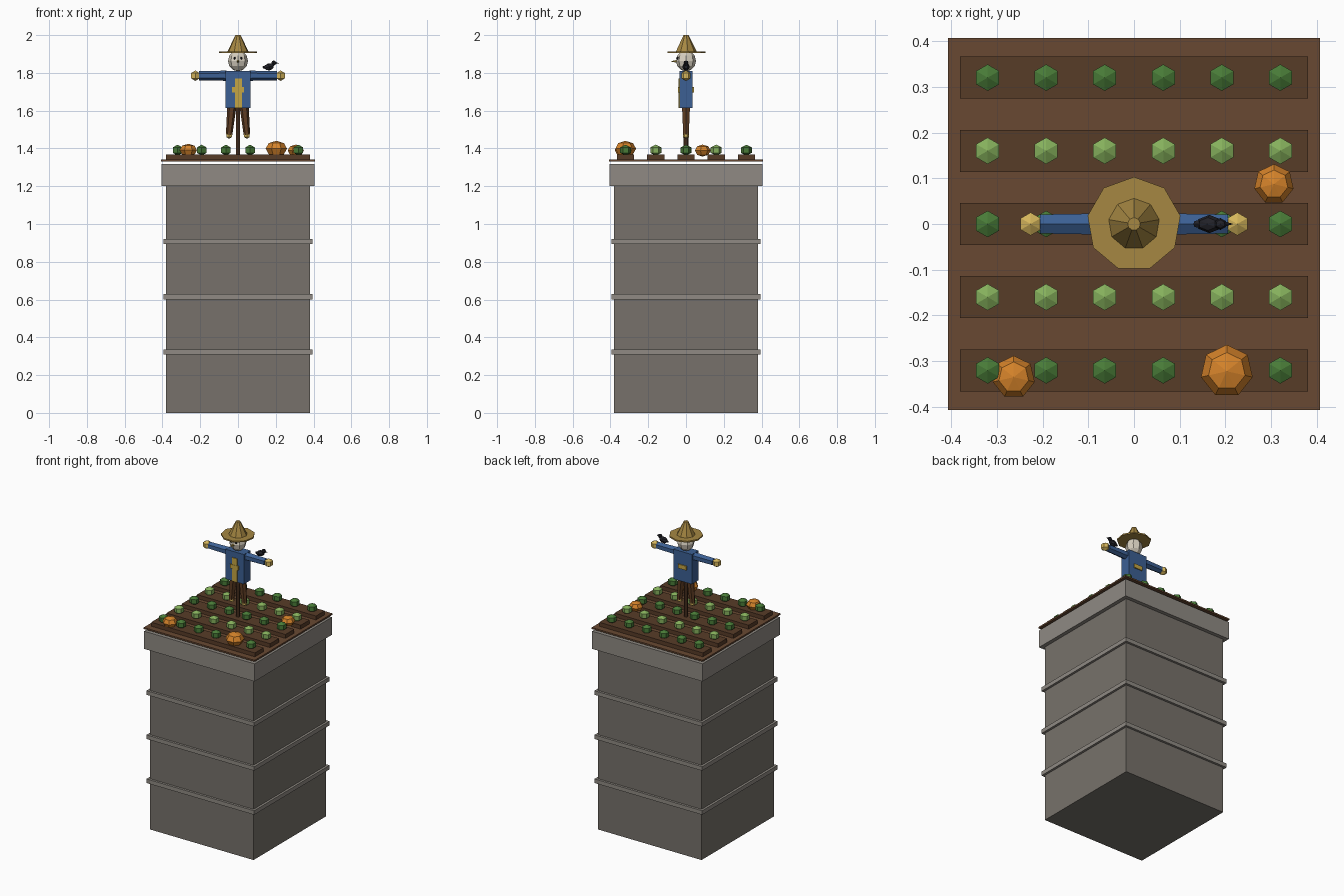
import bpy
from math import radians
from mathutils import Vector

if "Cube" in bpy.data.objects:
    bpy.data.objects.remove(bpy.data.objects["Cube"])


def mat(name, r, g, b):
    m = bpy.data.materials.new(name)
    m.diffuse_color = [(c / 255) ** 2.2 for c in (r, g, b)] + [1]
    m.use_nodes = True
    m.node_tree.nodes["Principled BSDF"].inputs["Base Color"].default_value = m.diffuse_color
    return m


WALL = mat("wall", 118, 113, 106)
TRIM = mat("trim", 142, 137, 130)
SOIL = mat("soil", 104, 74, 53)
ROW = mat("row_soil", 88, 62, 44)
DARK_GREEN = mat("dark_green", 74, 122, 58)
LIGHT_GREEN = mat("light_green", 132, 174, 92)
ORANGE = mat("orange", 212, 130, 46)
WOOD = mat("wood", 84, 58, 40)
BROWN = mat("trousers", 96, 64, 40)
BLUE = mat("shirt", 62, 96, 146)
STRAW = mat("straw", 212, 180, 92)
PATCH = mat("patch", 196, 164, 70)
HAT = mat("hat", 164, 134, 68)
SACK = mat("sacking", 214, 206, 190)
BLACK = mat("black", 38, 38, 44)


def finish(name, m):
    o = bpy.context.object
    o.name = name
    o.data.materials.append(m)
    return o


def box(name, m, x, y, z0, z1, cx=0, cy=0):
    """Box with half sizes x, y between heights z0 and z1."""
    bpy.ops.mesh.primitive_cube_add(size=2, location=(cx, cy, (z0 + z1) / 2))
    bpy.context.object.scale = (x, y, (z1 - z0) / 2)
    return finish(name, m)


def ball(name, m, loc, scale, seg, rings, rot=(0, 0, 0)):
    bpy.ops.mesh.primitive_uv_sphere_add(segments=seg, ring_count=rings, radius=1,
                                         location=loc, rotation=rot)
    bpy.context.object.scale = scale
    return finish(name, m)


def limb(name, m, a, b, r1, r2, sides):
    """Tapered cylinder from point a to point b."""
    a, b = Vector(a), Vector(b)
    d = b - a
    bpy.ops.mesh.primitive_cone_add(vertices=sides, radius1=r1, radius2=r2,
                                    depth=d.length, location=(a + b) / 2)
    o = bpy.context.object
    if d.normalized().z < 0.9999:
        o.rotation_euler = d.to_track_quat('Z', 'Y').to_euler()
    return finish(name, m)


# Tower block with floor bands and parapet
box("tower", WALL, 0.38, 0.38, 0, 1.2)
for i, z in enumerate((0.323, 0.615, 0.908)):
    box(f"floor_band_{i}", TRIM, 0.395, 0.395, z - 0.0135, z + 0.0135)
box("parapet", TRIM, 0.405, 0.405, 1.2, 1.317)

# Rooftop soil, raised rows and cabbages
box("soil_bed", SOIL, 0.407, 0.407, 1.332, 1.342)
for r in range(5):
    y = (r - 2) * 0.16
    box(f"planting_row_{r}", ROW, 0.38, 0.046, 1.34, 1.368, 0, y)
    for c in range(6):
        ball(f"cabbage_{r}_{c}", LIGHT_GREEN if r % 2 else DARK_GREEN,
             (-0.32 + 0.128 * c, y, 1.391), (0.0335, 0.0335, 0.029), 6, 3)

# Pumpkins
for i, (x, y, r) in enumerate(((0.203, -0.322, 0.058), (-0.263, -0.335, 0.047),
                               (0.306, 0.087, 0.044))):
    ball(f"pumpkin_{i}", ORANGE, (x, y, 1.357 + 0.72 * r), (r, r, 0.72 * r), 7, 4)

# Scarecrow post, torso and shirt trim
limb("post", WOOD, (0, 0, 1.335), (0, 0, 1.84), 0.012, 0.012, 6)
box("torso", BLUE, 0.067, 0.035, 1.613, 1.81)
box("shirt_front", PATCH, 0.019, 0.004, 1.613, 1.77, 0.002, -0.036)
box("belt_patch", PATCH, 0.031, 0.042, 1.697, 1.724)

# Arms, hands, legs and straw feet
for s, side in ((-1, "left"), (1, "right")):
    limb(f"{side}_arm", BLUE, (s * 0.06, 0, 1.785), (s * 0.206, 0, 1.785), 0.027, 0.024, 6)
    ball(f"{side}_hand", STRAW, (s * 0.226, 0, 1.785), (0.029, 0.029, 0.028), 6, 3)
    limb(f"{side}_leg", BROWN, (s * 0.047, 0, 1.472), (s * 0.033, 0, 1.62), 0.017, 0.024, 6)
    ball(f"{side}_foot", STRAW, (s * 0.047, 0, 1.469), (0.019, 0.019, 0.018), 6, 3)

# Head and face
ball("head", SACK, (0, 0, 1.864), (0.053, 0.053, 0.056), 8, 6)
for s in (-1, 1):
    ball(f"eye_{s}", BLACK, (s * 0.018, -0.045, 1.878), (0.007, 0.007, 0.007), 6, 4)
limb("nose", PATCH, (0, -0.042, 1.861), (0, -0.083, 1.861), 0.009, 0.0, 6)

# Straw hat
limb("hat_brim", HAT, (0, 0, 1.905), (0, 0, 1.914), 0.103, 0.103, 9)
limb("hat_crown", HAT, (0, 0, 1.91), (0, 0, 2.0), 0.058, 0.014, 9)

# Crow perched on the right arm
ball("crow_body", BLACK, (0.165, 0, 1.832), (0.03, 0.02, 0.019), 6, 4, (0, radians(-15), 0))
limb("crow_tail", BLACK, (0.155, 0, 1.83), (0.131, 0, 1.828), 0.013, 0.006, 5)
ball("crow_head", BLACK, (0.189, 0, 1.852), (0.014, 0.013, 0.014), 6, 4)
limb("crow_beak", BLACK, (0.198, 0, 1.852), (0.217, 0, 1.851), 0.006, 0.0, 5)
